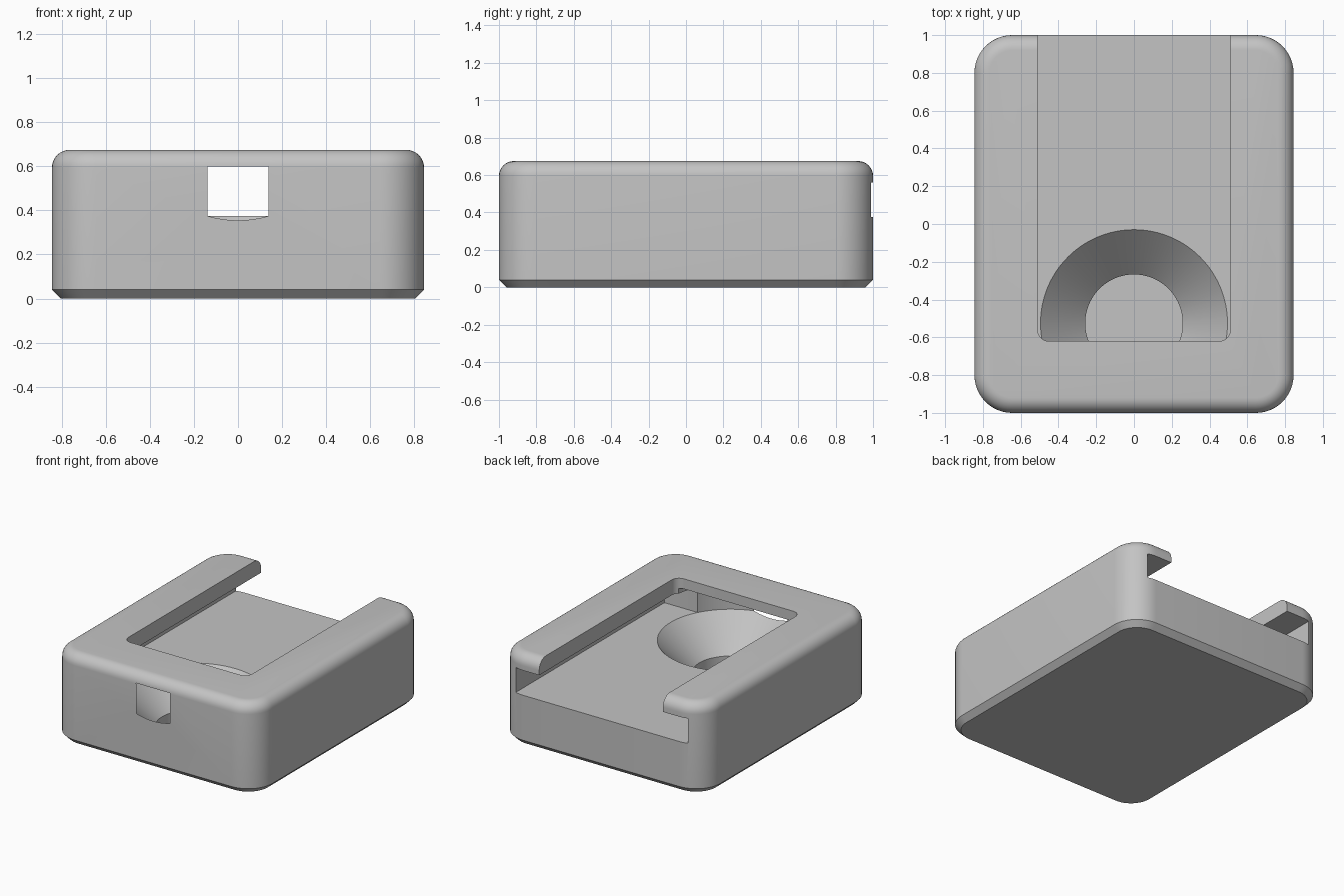
import bpy, bmesh, math

old = bpy.data.objects.get("Cube")
if old:
    bpy.data.objects.remove(old, do_unlink=True)

grey = bpy.data.materials.new("plain grey")
grey.use_nodes = True
colour = (0.55, 0.55, 0.55, 1)
grey.diffuse_color = colour
grey.node_tree.nodes["Principled BSDF"].inputs["Base Color"].default_value = colour


def stack(name, loops):
    """Closed solid skinned through equal-length loops of points."""
    bm = bmesh.new()
    rings = [[bm.verts.new(p) for p in loop] for loop in loops]
    n = len(rings[0])
    for a, b in zip(rings, rings[1:]):
        for i in range(n):
            j = (i + 1) % n
            bm.faces.new((a[i], a[j], b[j], b[i]))
    bm.faces.new(rings[0][::-1])
    bm.faces.new(rings[-1])
    bmesh.ops.recalc_face_normals(bm, faces=bm.faces)
    mesh = bpy.data.meshes.new(name)
    bm.to_mesh(mesh)
    bm.free()
    mesh.materials.append(grey)
    obj = bpy.data.objects.new(name, mesh)
    bpy.context.collection.objects.link(obj)
    return obj


def rounded_rect(hx, y0, y1, radius, z, inset=0, steps=12):
    """Rounded rectangle outline, shrunk by the inset."""
    cx, low, high = hx - radius, y0 + radius, y1 - radius
    corners = [(cx, high), (-cx, high), (-cx, low), (cx, low)]
    r = radius - inset
    points = []
    for k, (x, y) in enumerate(corners):
        for s in range(steps + 1):
            a = math.pi / 2 * (k + s / steps)
            points.append((x + r * math.cos(a), y + r * math.sin(a), z))
    return points


def circle(radius, y, z, sides=96):
    return [(radius * math.cos(2 * math.pi * i / sides),
             y + radius * math.sin(2 * math.pi * i / sides), z)
            for i in range(sides)]


# Body: chamfered foot, rounded corners and filleted top edge
height, fillet, chamfer = 0.675, 0.08, 0.04
layers = [(0, chamfer), (chamfer, 0)]
for i in range(9):
    a = math.pi / 2 * i / 8
    layers.append((height - fillet + fillet * math.sin(a),
                   fillet * (1 - math.cos(a))))
body = stack("shoe_mount_body",
             [rounded_rect(0.845, -1, 1, 0.2, z, inset) for z, inset in layers])

# Wide channel under the lips, open at the back
wide = stack("wide_channel_cutter",
             [rounded_rect(0.71, -0.76, 1.5, 0.01, z, 0, 2) for z in (0.375, 0.56)])
# Narrow opening between the lips
narrow = stack("lip_opening_cutter",
               [rounded_rect(0.51, -0.62, 1.5, 0.06, z) for z in (0.45, 0.9)])
# Countersunk screw hole; its head clearance breaks through the front wall
hole = stack("screw_hole_cutter",
             [circle(r, -0.525, z) for r, z in
              ((0.258, 0.04), (0.258, 0.137), (0.495, 0.375), (0.495, 0.6))])

bpy.ops.object.select_all(action='DESELECT')
bpy.context.view_layer.objects.active = body
body.select_set(True)
for cutter in (wide, narrow, hole):
    mod = body.modifiers.new("cut", 'BOOLEAN')
    mod.operation = 'DIFFERENCE'
    mod.solver = 'EXACT'
    mod.object = cutter
    bpy.ops.object.modifier_apply(modifier=mod.name)
    bpy.data.objects.remove(cutter, do_unlink=True)

bpy.ops.object.shade_smooth_by_angle(angle=math.radians(30))
